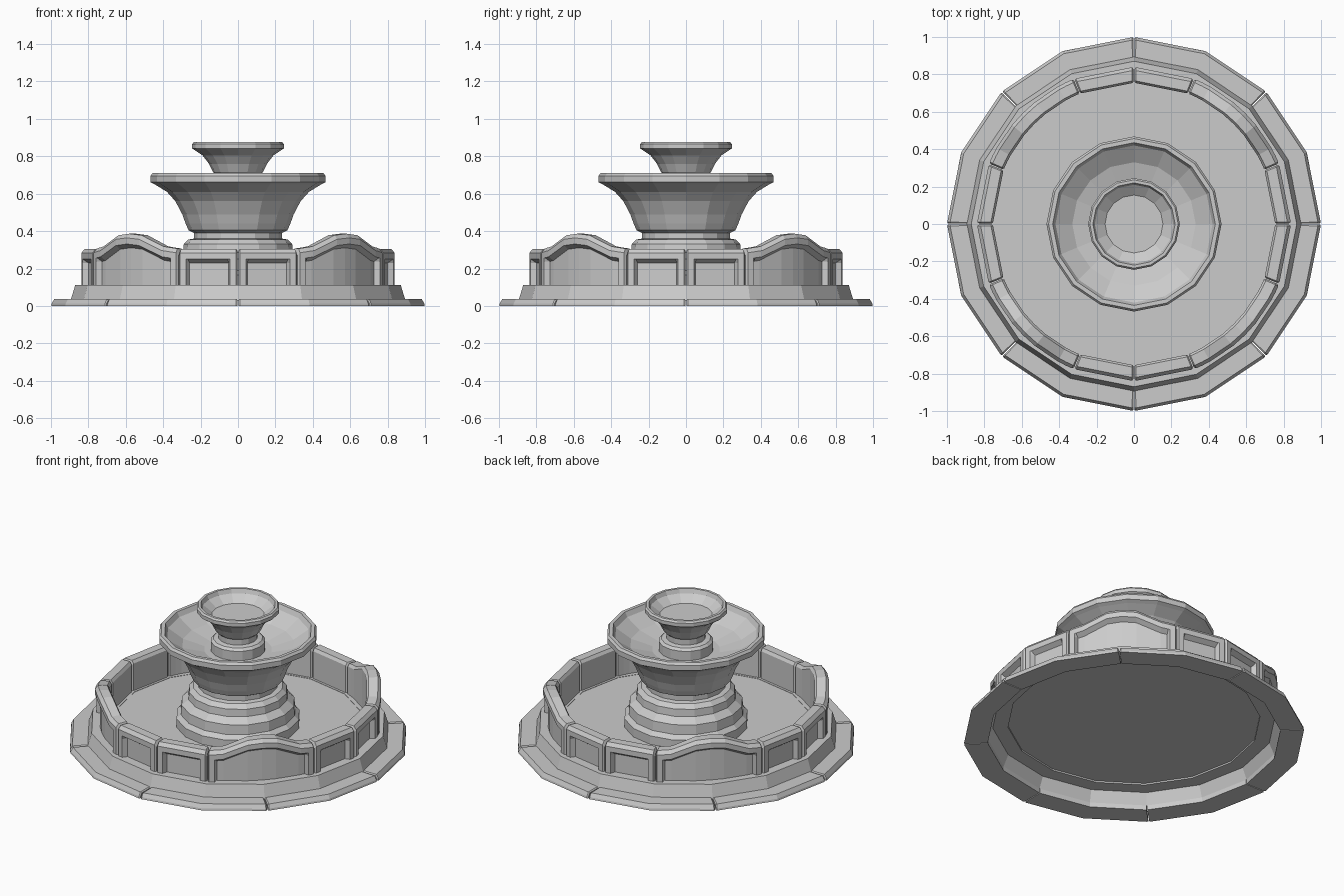
import bpy
from math import sin, cos, pi, radians

if "Cube" in bpy.data.objects:
    bpy.data.objects.remove(bpy.data.objects["Cube"])

SIDES = 16


def make_object(name, verts, faces):
    mesh = bpy.data.meshes.new(name)
    mesh.from_pydata(verts, [], faces)
    mesh.validate()
    obj = bpy.data.objects.new(name, mesh)
    bpy.context.collection.objects.link(obj)
    return obj


def sweep(name, sections, loop=False, cap=False, closed=True):
    """Skin equal-length cross-sections; loop joins last to first."""
    n, m = len(sections[0]), len(sections)
    verts = [p for s in sections for p in s]
    faces = []
    for i in range(m if loop else m - 1):
        j = (i + 1) % m
        for k in range(n if closed else n - 1):
            l = (k + 1) % n
            faces.append((i * n + k, j * n + k, j * n + l, i * n + l))
    if cap:
        faces.append(tuple(range(n)))
        faces.append(tuple((m - 1) * n + k for k in reversed(range(n))))
    return make_object(name, verts, faces)


def polar(r, a, z):
    return (r * cos(a), r * sin(a), z)


def lathe(name, profile, closed=False):
    """Revolve an (r, z) profile; an open profile gets a flat disc on its end."""
    secs = [[polar(r, 2 * pi * i / SIDES, z) for r, z in profile] for i in range(SIDES)]
    obj = sweep(name, secs, loop=True, closed=closed)
    if not closed:
        n = len(profile)
        verts = [v.co[:] for v in obj.data.vertices]
        faces = [tuple(f.vertices) for f in obj.data.polygons]
        faces.append(tuple(i * n + n - 1 for i in range(SIDES)))
        obj.data.clear_geometry()
        obj.data.from_pydata(verts, [], faces)
    return obj


# Base slab: eight paving blocks, two facets each, with narrow seams
def base_block(k):
    a0 = k * pi / 4
    secs = []
    for t, s in ((0.003, 0.006), (0.010, 0), (pi / 8, 0), (pi / 4 - 0.010, 0), (pi / 4 - 0.003, 0.006)):
        f = cos(pi / 16) / cos((t % (pi / 8)) - pi / 16)
        prof = [(0.86, 0), (1.0 - s, 0), (0.998 - s, 0.012), (0.985 - s, 0.036 - s), (0.86, 0.036 - s)]
        secs.append([polar(r * f, a0 + t, z) for r, z in prof])
    sweep(f"base_block_{k + 1}", secs, cap=True)


for k in range(8):
    base_block(k)

# Raised step and basin floor
lathe("step_ring", [(0.895, 0.03), (0.87, 0.112), (0.74, 0.112), (0.74, 0.10),
                    (0.83, 0.10), (0.86, 0.03)], closed=True)
make_object("basin_floor", [polar(0.77, 2 * pi * i / SIDES, 0.11) for i in range(SIDES)],
            [tuple(range(SIDES))])


# Wall blocks: recessed outer panel, chamfered top, pinched ends
def wall_section(a, h, f, recess, pinch):
    ro, ri = 0.84 - pinch, 0.755 + pinch * 0.6
    h -= pinch
    d = recess
    prof = [(ri, 0.11), (ro - d, 0.11), (ro - d, h - 0.075), (ro, h - 0.055),
            (ro, h - 0.022), (ro - 0.018, h), (ri + 0.012, h), (ri, h - 0.018)]
    return [polar(r * f, a, z) for r, z in prof]


def interp(x, pts):
    for (x0, y0), (x1, y1) in zip(pts, pts[1:]):
        if x <= x1:
            return y0 + (y1 - y0) * (x - x0) / (x1 - x0)
    return pts[-1][1]


def wall_block(name, start, span, heights, inner_angles):
    post, lip = 0.052, 0.012
    plan = [(0.003, 0, 0.012), (0.013, 0, 0), (post, 0, 0), (post + lip, 0.03, 0)]
    plan += [(radians(t), 0.03, 0) for t in inner_angles]
    plan += [(span - t, d, p) for t, d, p in reversed(plan[:4])]
    secs = []
    for t, d, p in plan:
        # straight blocks follow a chord, arched blocks follow the circle
        f = 1 if inner_angles else cos(span / 2) / cos(t - span / 2)
        secs.append(wall_section(start + t, interp(t, heights), f, d, p))
    sweep(name, secs, cap=True)


flat = [(0, 0.305), (pi / 8, 0.305)]
arch = [(radians(t), h) for t, h in ((0, 0.305), (6.5, 0.318), (16.5, 0.378), (22.5, 0.386),
                                     (28.5, 0.378), (38.5, 0.318), (45, 0.305))]
for q in range(4):
    c = q * pi / 2
    wall_block(f"wall_straight_{q + 1}_a", c - pi / 8, pi / 8, flat, [])
    wall_block(f"wall_straight_{q + 1}_b", c, pi / 8, flat, [])
    wall_block(f"wall_arched_{q + 1}", c + pi / 8, pi / 4, arch, [6.5, 16.5, 22.5, 28.5, 38.5])

# Central pedestal
lathe("pedestal", [(0.365, 0.11), (0.365, 0.165), (0.34, 0.19), (0.335, 0.25), (0.295, 0.285),
                   (0.29, 0.33), (0.265, 0.355), (0.235, 0.36), (0.235, 0.40)])
# Large bowl
lathe("large_bowl", [(0.235, 0.39), (0.265, 0.405), (0.28, 0.44), (0.298, 0.49), (0.335, 0.56),
                     (0.38, 0.61), (0.445, 0.65), (0.468, 0.662), (0.468, 0.695), (0.457, 0.71),
                     (0.435, 0.71), (0.42, 0.68), (0.33, 0.62), (0.20, 0.585)])
# Upper stem and small bowl
lathe("upper_stem", [(0.16, 0.57), (0.16, 0.645), (0.145, 0.66), (0.115, 0.665), (0.115, 0.71)])
lathe("small_bowl", [(0.115, 0.70), (0.133, 0.715), (0.155, 0.76), (0.19, 0.805), (0.235, 0.835),
                     (0.245, 0.842), (0.245, 0.865), (0.236, 0.876), (0.22, 0.876),
                     (0.21, 0.85), (0.155, 0.81)])

# Consistent outward normals
import bmesh
for obj in bpy.context.collection.objects:
    bm = bmesh.new()
    bm.from_mesh(obj.data)
    bmesh.ops.recalc_face_normals(bm, faces=bm.faces)
    bm.to_mesh(obj.data)
    bm.free()
